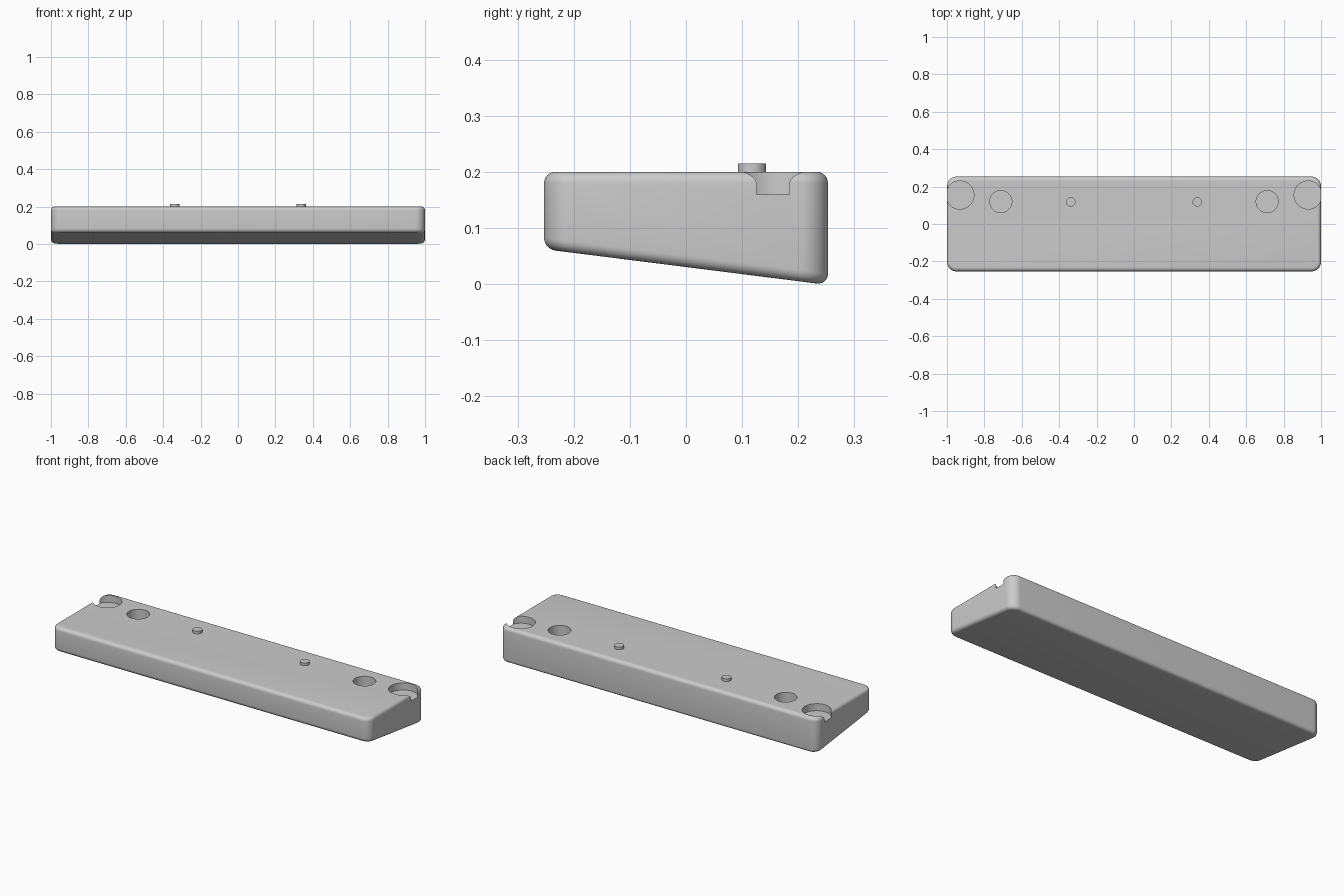
import bpy, bmesh

cube = bpy.data.objects.get("Cube")
if cube:
    bpy.data.objects.remove(cube, do_unlink=True)

HALF_X, HALF_Y, TOP = 1.0, 0.253, 0.2

grey = bpy.data.materials.new("plain_grey")
grey.use_nodes = True
colour = (0.6, 0.6, 0.6, 1)
grey.diffuse_color = colour
grey.node_tree.nodes["Principled BSDF"].inputs["Base Color"].default_value = colour


def activate(ob):
    bpy.ops.object.select_all(action="DESELECT")
    ob.select_set(True)
    bpy.context.view_layer.objects.active = ob


def link(bm, name):
    bmesh.ops.recalc_face_normals(bm, faces=bm.faces)
    mesh = bpy.data.meshes.new(name)
    bm.to_mesh(mesh)
    bm.free()
    mesh.materials.append(grey)
    ob = bpy.data.objects.new(name, mesh)
    bpy.context.collection.objects.link(ob)
    return ob


def cylinder(name, x, y, radius, low, high):
    bm = bmesh.new()
    bmesh.ops.create_cone(bm, cap_ends=True, segments=64, radius1=radius,
                          radius2=radius, depth=high - low)
    bmesh.ops.translate(bm, verts=bm.verts, vec=(x, y, (low + high) / 2))
    return link(bm, name)


# Wedge body: flat top, underside sloping down to the back
bm = bmesh.new()
bmesh.ops.create_cube(bm, size=2)
for v in bm.verts:
    v.co.x *= HALF_X
    v.co.y *= HALF_Y
    v.co.z = TOP if v.co.z > 0 else 0.0303 - 0.126 * v.co.y

# Round the upright corners, then the top and bottom rims
upright = [e for e in bm.edges
           if (e.verts[0].co - e.verts[1].co).xy.length < 0.001]
bmesh.ops.bevel(bm, geom=upright, offset=0.05, segments=12, profile=0.5,
                affect="EDGES", clamp_overlap=True)
bm.normal_update()
rims = [e for e in bm.edges
        if any(abs(f.normal.z) > 0.9 for f in e.link_faces)]
bmesh.ops.bevel(bm, geom=rims, offset=0.02, segments=6, profile=0.5,
                affect="EDGES", clamp_overlap=True)
body = link(bm, "wedge_body")

# Shallow end pockets that break through the sides, and deeper round holes
cutters = []
for side in (-1, 1):
    cutters.append(cylinder("end_pocket_cutter", side * 0.931, 0.155, 0.075, 0.16, 0.3))
    cutters.append(cylinder("hole_cutter", side * 0.712, 0.12, 0.059, 0.1, 0.3))
for cutter in cutters:
    cutter.hide_render = True
    mod = body.modifiers.new("cut", "BOOLEAN")
    mod.operation = "DIFFERENCE"
    mod.solver = "EXACT"
    mod.object = cutter
    activate(body)
    bpy.ops.object.modifier_apply(modifier=mod.name)
    bpy.data.objects.remove(cutter, do_unlink=True)

# Two small locating pins on the top
pins = [cylinder(name, x, 0.118, 0.025, 0.19, 0.215)
        for name, x in (("right_pin", -0.338), ("left_pin", 0.338))]

for ob in [body] + pins:
    activate(ob)
    bpy.ops.object.shade_smooth_by_angle(angle=0.6)
